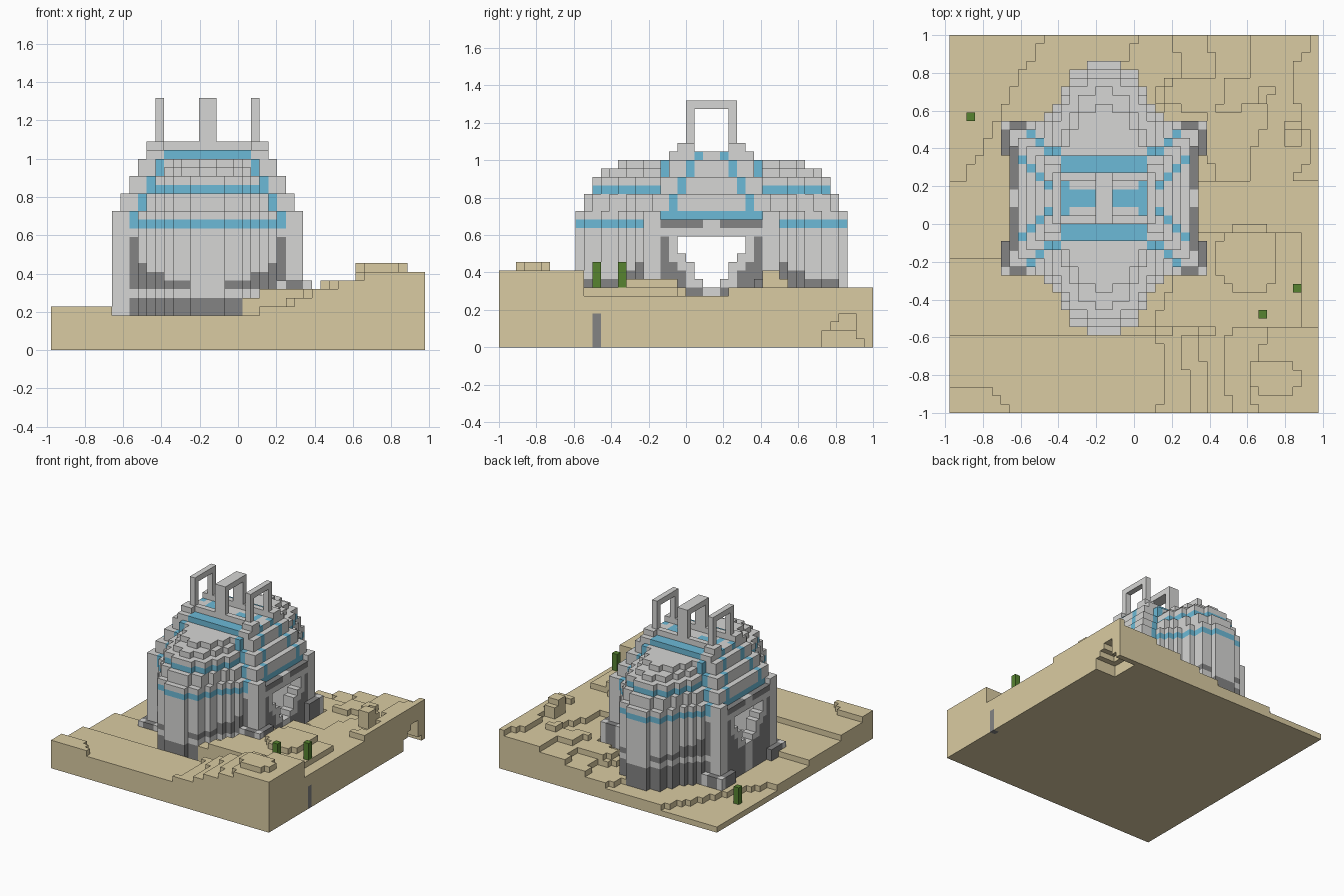
import bpy, bmesh, math

V = 2 / 44                       # block size
NX, NY = 43, 44                  # plot size in blocks
CX, CY = 18, 25                  # tower centre in blocks

cube = bpy.data.objects.get("Cube")
if cube:
    bpy.data.objects.remove(cube, do_unlink=True)


def material(name, rgb):
    m = bpy.data.materials.new(name)
    m.use_nodes = True
    m.diffuse_color = (*rgb, 1)
    m.node_tree.nodes["Principled BSDF"].inputs["Base Color"].default_value = (*rgb, 1)
    return m


SAND, STONE, DARK, BLUE, GREEN = range(5)
MATS = [material("sand", (0.70, 0.60, 0.36)), material("light stone", (0.67, 0.67, 0.66)),
        material("dark stone", (0.23, 0.23, 0.23)), material("blue tile", (0.15, 0.49, 0.68)),
        material("cactus green", (0.095, 0.23, 0.03))]

SIDES = {(1, 0, 0): ((1, 0, 0), (1, 1, 0), (1, 1, 1), (1, 0, 1)),
         (-1, 0, 0): ((0, 0, 0), (0, 0, 1), (0, 1, 1), (0, 1, 0)),
         (0, 1, 0): ((0, 1, 0), (0, 1, 1), (1, 1, 1), (1, 1, 0)),
         (0, -1, 0): ((0, 0, 0), (1, 0, 0), (1, 0, 1), (0, 0, 1)),
         (0, 0, 1): ((0, 0, 1), (1, 0, 1), (1, 1, 1), (0, 1, 1)),
         (0, 0, -1): ((0, 0, 0), (0, 1, 0), (1, 1, 0), (1, 0, 0))}
taken = set()


def build(name, cells):
    """Make the outer skin of a set of blocks {(i, j, k): colour}."""
    cells = {c: m for c, m in cells.items() if c not in taken}
    taken.update(cells)
    used = sorted(set(cells.values()))
    bm, verts = bmesh.new(), {}

    def vert(p):
        if p not in verts:
            verts[p] = bm.verts.new(((p[0] - NX / 2) * V, (p[1] - NY / 2) * V, p[2] * V))
        return verts[p]

    for (i, j, k), m in cells.items():
        for (a, b, c), quad in SIDES.items():
            if (i + a, j + b, k + c) not in cells:
                f = bm.faces.new([vert((i + p, j + q, k + r)) for p, q, r in quad])
                f.material_index = used.index(m)
    mesh = bpy.data.meshes.new(name)
    bm.to_mesh(mesh)
    bm.free()
    for m in used:
        mesh.materials.append(MATS[m])
    bpy.context.collection.objects.link(bpy.data.objects.new(name, mesh))


def mirrored(rule, levels):
    """Collect blocks by a rule on distance from the two tower axes."""
    cells = {}
    for dx in range(13):
        for dy in range(17):
            for k in levels:
                m = rule(dx, dy, k)
                if m is not None:
                    for i in (CX + dx, CX - 1 - dx):
                        for j in (CY + dy, CY - 1 - dy):
                            cells[i, j, k] = m
    return cells


# Half width of the bay at each row outward from the tower's long axis
BAY = [9] * 8 + [8, 7, 6, 5, 5, 4, 4, 2]
DOOR = {7: 1, 8: 2, 9: 2, 10: 3, 11: 4, 12: 4}


def bay_half(dy, n):
    return min(9 - n, BAY[dy + n] - n // 3 if dy + n < len(BAY) else 0)


# Walls: hall with arched doorways, corner pillars and stepped bays
def walls(dx, dy, k):
    if dy < DOOR.get(k, 0) or (dx < 9 and dy < 5 and 6 <= k < 13):
        return None
    if dy < 6:                                   # hall block
        if dx >= (10 if k == 15 else 11):
            return None
        if k == 15:
            return BLUE
        if k == 14 and dx == 10:
            return DARK if dy else STONE
        frame = (k < 7 and dy > 0) or (k in (7, 8) and dy > 2) or (k == 9 and dy > 3) or (10 <= k < 13 and dy == 5)
        return DARK if frame and dx > 8 else STONE
    if dx < bay_half(dy, 0):                     # bays
        if k == 14 or (k == 15 and dx == 8):
            return BLUE
        if k < 6 or (k == 7 and dx > 1) or (k == 8 and dx > 4) or (k == 9 and dx > 6) or (10 <= k < 13 and dx == 8):
            return DARK
        return STONE
    return STONE if dx in (9, 10) and dy < 8 else None


build("tower_walls", mirrored(walls, range(1, 16)))


# Roof: three shrinking tiers, two blocks each, with blue hips
def roof(dx, dy, k):
    n = (k - 14) // 2
    if dx < 11 - n and dy < 8 - n:
        if dx >= 9 - n:
            return BLUE if dy == 5 - n else STONE
        return BLUE if dx == 8 - n or (k == 18 and dy > 5 - n) else STONE
    if dx == 8 - n:                              # bay shoulder
        return BLUE if dy < max(8 - n, 6) else None
    if dx < bay_half(dy + (2 if k == 21 else 0), n):
        return BLUE if k == 18 else STONE
    return None


build("roof_tiers", mirrored(roof, range(16, 22)))


# Crown: platform with low parapets
def crown(dx, dy, k):
    if k == 23:
        return STONE if dx < 7 and 2 <= dy < (3 if dx < 5 else 4) else None
    if dx > 6 or dy > 4:
        return None
    inlay = (dx < 5 and dy > 2) or (0 < dx < 4 and dy == 0) or (dx == 4 and dy < 2)
    return BLUE if inlay or (dx == 6 and dy == 1) else STONE


build("roof_crown", mirrored(crown, (22, 23)))


# Three open frames standing on the crown
def frames(dx, dy, k):
    return STONE if dx in (0, 5) and (dy == 2 or (dy < 2 and k == 28)) else None


build("roof_frames", mirrored(frames, range(24, 29)))


# Corner feet, lower on the downhill side
def feet(dx, dy, k):
    if 8 <= dx < 12 and 5 <= dy < 9:
        dark = (dx == 11 and dy < 8) or (dy == 8 and dx in (9, 10))
        return DARK if dark else STONE
    return None


foot_cells = mirrored(feet, range(1, 8))
build("corner_feet", {c: m for c, m in foot_cells.items() if c[0] > CX or c[2] < 4})


# Ground: terraces rising from the low back corner to the front hill
def height(i, j):
    x, y = (i + 0.5 - NX / 2) * V, (j + 0.5 - NY / 2) * V
    if j < 3 and i < 7 - j:
        return 5
    if j < 10:                                   # front strip and hill
        low, high, s = (4 if j < 9 else 3), 9, (x + 0.05) / 0.82
    elif j < 27:                                 # beside the tower
        low, s = (3 if j < 18 else 2), (x + 0.5) / 0.8
        high = 6 if j > 20 or i > 40 else 7
    else:                                        # back slope
        low, high, s = (1 if x < 0.55 * y - 1.03 else 2), 7, (x + 0.2) / 1.15
    s = min(max(s, 0), 1)
    jag = 0.2 * math.sin(7 * x + 11 * y) if 0 < s < 1 else 0
    if j < 27:
        s = s * s * (3 - 2 * s)
    h = int(low + (high - low) * s + 0.3 + jag)
    if ((x - 0.745) / 0.14) ** 2 + ((y + 0.81) / 0.1) ** 2 < 1:
        h = 10
    for mx, my, rx, ry in ((0.6, -0.18, 0.16, 0.2), (0.42, 0.69, 0.32, 0.09)):
        if ((x - mx) / rx) ** 2 + ((y - my) / ry) ** 2 < 1:
            h = min(h + 1, 8)
    if 39 <= i <= 40 and 31 <= j <= 33:          # loose rocks
        h = 8 if j == 33 else 9
    if abs(i + 0.5 - CX) < 12 and 20 < j < 30:
        h = min(h, 6)
    return max(h, 1)


ground = {(i, j, k): SAND for i in range(NX) for j in range(NY) for k in range(height(i, j))}

# Small hollow under the back corner
for k, (a, b) in enumerate(((38, 43), (38, 42), (39, 42), (40, 42))):
    for j in range(a, b):
        for i in range(39 + k // 2, NX):
            ground.pop((i, j, k), None)

# Dark stone seam on the side face
for k in range(4):
    ground[NX - 1, 11, k] = DARK
build("terraced_ground", ground)

# Cacti
cacti = {}
for i, j in ((2, 34), (36, 11), (40, 14)):
    base = height(i, j)
    for k in range(base, base + 3):
        cacti[i, j, k] = GREEN
build("cacti", cacti)
